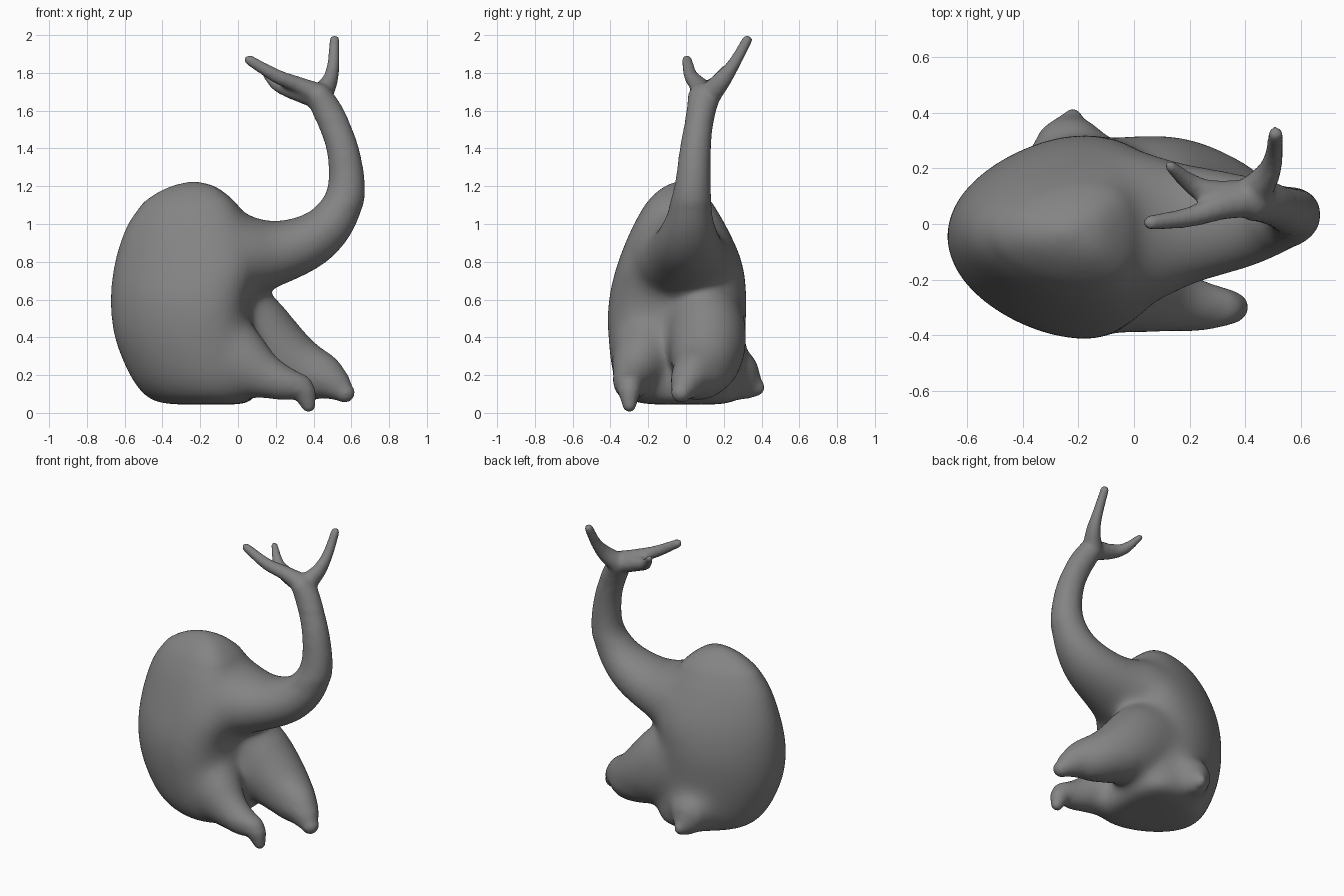
import bpy, bmesh, math
from mathutils import Vector

if "Cube" in bpy.data.objects:
    bpy.data.objects.remove(bpy.data.objects["Cube"])

bm = bmesh.new()
X, Y, Z = Vector((1, 0, 0)), Vector((0, 1, 0)), Vector((0, 0, 1))
SEG = 32


def catmull(pts, n=6):
    """Smooth a short list of (x, y, z, r_ref, r_other) stations."""
    p = [pts[0]] + pts + [pts[-1]]
    out = []
    for i in range(1, len(p) - 2):
        for k in range(n):
            t = k / n
            out.append([0.5 * (2 * b + (c - a) * t + (2 * a - 5 * b + 4 * c - d) * t * t
                               + (3 * b - a - 3 * c + d) * t ** 3)
                        for a, b, c, d in zip(p[i - 1], p[i], p[i + 1], p[i + 2])])
    return out + [list(pts[-1])]


def loft(pts, ref, level=False):
    """Closed tube of elliptical rings; level gives horizontal egg-shaped rings."""
    st = catmull(pts)
    rings = []
    egg = 0.36 if level else 0

    def ring(c, u, v, ru, rv):
        rings.append([bm.verts.new(c + u * ru * math.cos(a)
                                   + v * rv * (math.sin(a) - egg * math.cos(a) ** 2))
                      for a in (2 * math.pi * i / SEG for i in range(SEG))])

    for i, s in enumerate(st):
        c = Vector(s[:3])
        t = Z if level else (Vector(st[min(i + 1, len(st) - 1)][:3])
                             - Vector(st[max(i - 1, 0)][:3])).normalized()
        u = (ref - t * ref.dot(t)).normalized()
        v = t.cross(u)
        ring(c, u, v, s[3], s[4])
    if not level:  # rounded tip
        r = min(s[3], s[4])
        for a in (0.5, 1.0, 1.35):
            ring(c + t * r * math.sin(a), u, v, s[3] * math.cos(a), s[4] * math.cos(a))
    for a, b in zip(rings, rings[1:]):
        for i in range(SEG):
            j = (i + 1) % SEG
            bm.faces.new((a[i], a[j], b[j], b[i]))
    bm.faces.new(rings[0][::-1])
    bm.faces.new(rings[-1])


# Body: horizontal rings from (z, x min, x max, y min, y max)
body = [(.044, -.36, .04, -.2, .2), (.058, -.45, .08, -.29, .27), (.10, -.51, .1, -.345, .3),
        (.2, -.58, .09, -.39, .31), (.4, -.66, .06, -.415, .315), (.6, -.68, .07, -.413, .325),
        (.8, -.66, .13, -.363, .3), (1.0, -.595, .06, -.28, .21), (1.1, -.52, .0, -.22, .15),
        (1.17, -.425, -.075, -.155, .085), (1.207, -.34, -.14, -.10, .03),
        (1.226, -.26, -.22, -.05, -.01)]
loft([((a + b) / 2, (c + d) / 2, z, (d - c) / 2, (b - a) / 2) for z, a, b, c, d in body], Y, True)

# Long rising neck
loft([(-.3, -.02, .8, .2, .2), (-.02, -.015, .825, .285, .235), (.2, .0, .845, .222, .175),
      (.4, .01, .92, .175, .145), (.53, .022, 1.05, .127, .119), (.575, .035, 1.2, .097, .1),
      (.553, .05, 1.4, .084, .086), (.488, .075, 1.57, .076, .08), (.43, .095, 1.675, .085, .07)], Y)

# Three prongs at the top
loft([(.43, .11, 1.67, .066, .066), (.485, .185, 1.755, .043, .05), (.505, .255, 1.85, .032, .034),
      (.51, .325, 1.975, .027, .028)], X)
loft([(.43, .09, 1.68, .066, .066), (.32, .065, 1.735, .05, .045), (.2, .025, 1.785, .037, .037),
      (.06, .005, 1.868, .028, .028)], Y)
loft([(.42, .1, 1.67, .06, .06), (.28, .11, 1.712, .048, .048), (.2, .15, 1.745, .035, .035),
      (.13, .21, 1.825, .021, .021)], Z)

# Front near foot
loft([(-.25, -.1, .5, .2, .2), (-.02, -.225, .3, .17, .19), (.13, -.275, .2, .122, .135),
      (.24, -.295, .163, .093, .1), (.335, -.3, .128, .067, .074), (.374, -.3, .04, .037, .039)], Y)
# Front far foot
loft([(-.2, .06, .48, .22, .26), (.0, .105, .44, .215, .26), (.16, .11, .33, .205, .225),
      (.33, .08, .235, .165, .165), (.47, .02, .185, .11, .125), (.565, -.025, .108, .055, .056)], Y)
# Rear side foot
loft([(-.2, .05, .28, .22, .22), (-.225, .25, .2, .165, .155), (-.225, .34, .148, .09, .095),
      (-.22, .382, .128, .04, .048)], X)

bmesh.ops.recalc_face_normals(bm, faces=bm.faces)
mesh = bpy.data.meshes.new("creature_body")
bm.to_mesh(mesh)
bm.free()
obj = bpy.data.objects.new("creature_body", mesh)
bpy.context.collection.objects.link(obj)
bpy.context.view_layer.objects.active = obj
obj.select_set(True)

# Fuse the parts into one skin
rm = obj.modifiers.new("fuse", 'REMESH')
rm.mode = 'VOXEL'
rm.voxel_size = 0.013
bpy.ops.object.modifier_apply(modifier="fuse")


def smooth_where(name, reps, test):
    """Smooth only the skin points that pass the test."""
    group = obj.vertex_groups.new(name=name)
    group.add([v.index for v in obj.data.vertices if test(v.co)], 1.0, 'REPLACE')
    sm = obj.modifiers.new(name, 'SMOOTH')
    sm.factor = 0.5
    sm.iterations = reps
    sm.vertex_group = name
    bpy.ops.object.modifier_apply(modifier=name)


# Blend the joints strongly on the body, gently on the thin tips
smooth_where("joints", 130, lambda c: c.z < 1.1 and c.y < .33 and not (c.z < .2 and c.x > .2))
smooth_where("thick", 25, lambda c: c.z < 1.55 and not (c.z < .13 and c.x > .3))
smooth_where("polish", 6, lambda c: True)
bpy.ops.object.shade_smooth()

# Dark grey skin
grey = bpy.data.materials.new("dark_grey")
grey.diffuse_color = (0.23, 0.23, 0.23, 1)
grey.use_nodes = True
grey.node_tree.nodes["Principled BSDF"].inputs["Base Color"].default_value = grey.diffuse_color
obj.data.materials.clear()
obj.data.materials.append(grey)
